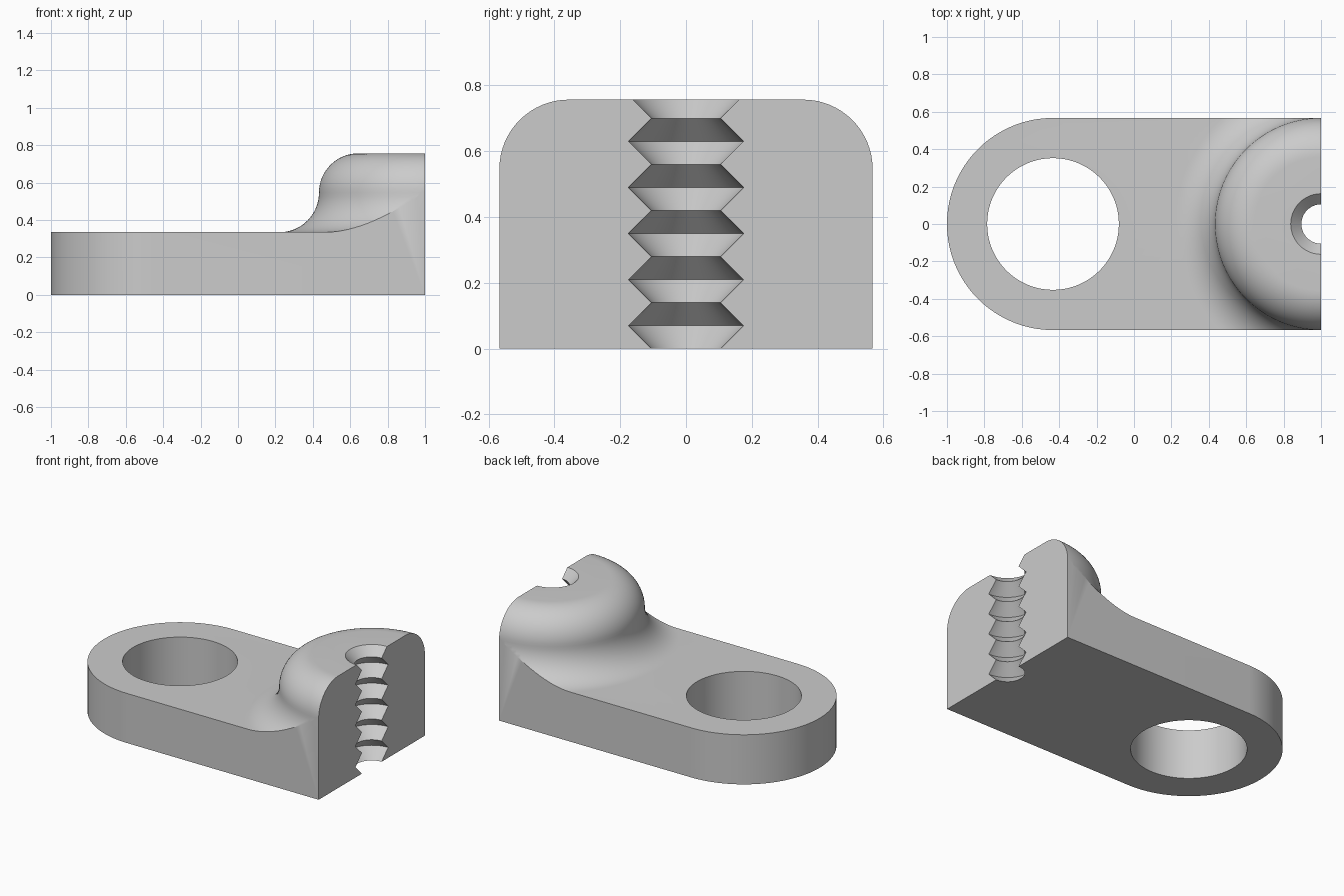
import bpy
import bmesh
from math import cos, sin, pi, radians

cube = bpy.data.objects.get("Cube")
if cube:
    bpy.data.objects.remove(cube, do_unlink=True)

HALF_W = 0.567     # half width of the plate
PLATE_H = 0.335
TOTAL_H = 0.757
HOLE_R = 0.352
EYE_X = HALF_W - 1  # centre of the rounded end
AXIS_X = 1.0        # axis of the boss and its thread
PITCH = 0.14
SEGMENTS = 128


def make_object(name, bm):
    bmesh.ops.recalc_face_normals(bm, faces=bm.faces)
    mesh = bpy.data.meshes.new(name)
    bm.to_mesh(mesh)
    bm.free()
    obj = bpy.data.objects.new(name, mesh)
    bpy.context.collection.objects.link(obj)
    return obj


def revolve(name, profile, centre_x):
    """Closed solid turned from an open (radius, height) profile."""
    bm = bmesh.new()
    rings = []
    for r, z in profile:
        rings.append([bm.verts.new((centre_x + r * cos(a), r * sin(a), z))
                      for a in ((i + 0.5) * 2 * pi / SEGMENTS for i in range(SEGMENTS))])
    for low, high in zip(rings, rings[1:]):
        for i in range(SEGMENTS):
            j = (i + 1) % SEGMENTS
            bm.faces.new((low[i], low[j], high[j], high[i]))
    bm.faces.new(rings[0])
    bm.faces.new(rings[-1])
    return make_object(name, bm)


def extrude_outline(name, points, height):
    bm = bmesh.new()
    face = bm.faces.new([bm.verts.new((x, y, 0)) for x, y in points])
    new = bmesh.ops.extrude_face_region(bm, geom=[face])["geom"]
    bmesh.ops.translate(bm, vec=(0, 0, height),
                        verts=[v for v in new if isinstance(v, bmesh.types.BMVert)])
    return make_object(name, bm)


def combine(target, other, operation):
    mod = target.modifiers.new(operation.title(), 'BOOLEAN')
    mod.operation = operation
    mod.solver = 'EXACT'
    mod.object = other
    bpy.ops.object.select_all(action='DESELECT')
    target.select_set(True)
    bpy.context.view_layer.objects.active = target
    bpy.ops.object.modifier_apply(modifier=mod.name)
    bpy.data.objects.remove(other, do_unlink=True)


# Plan outline: straight cut end, rounded eye end
arc = [pi / 2 + pi * i / 64 for i in range(65)]
outline = [(EYE_X + HALF_W * cos(a), HALF_W * sin(a)) for a in arc]
outline += [(AXIS_X, -HALF_W), (AXIS_X, HALF_W)]
body = extrude_outline("threaded_lug", outline, 1.0)

# Turned upper surface: plate top, concave foot fillet, convex shoulder
fillet = (TOTAL_H - PLATE_H) / 2
boss_r = HALF_W + 0.0005
steps = [i * pi / 32 for i in range(17)]
profile = [(2.6, -0.2), (2.6, PLATE_H)]
profile += [(boss_r + fillet * (1 - sin(a)), PLATE_H + fillet * (1 - cos(a))) for a in steps]
profile += [(boss_r - fillet * (1 - cos(a)), TOTAL_H - fillet * (1 - sin(a))) for a in steps[1:]]
combine(body, revolve("turned_surface", profile, AXIS_X), 'INTERSECT')

# Through hole in the eye
combine(body, revolve("eye_cutter", [(HOLE_R, -0.3), (HOLE_R, 1.2)], EYE_X), 'DIFFERENCE')

# Ridged half bore on the cut end
ridges = [(0.105 if i % 2 == 0 else 0.175, i * PITCH / 2) for i in range(-2, 13)]
combine(body, revolve("thread_cutter", ridges, AXIS_X), 'DIFFERENCE')

# Single grey finish
grey = bpy.data.materials.new("light grey")
grey.use_nodes = True
colour = (0.6, 0.6, 0.6, 1)
grey.diffuse_color = colour
grey.node_tree.nodes["Principled BSDF"].inputs["Base Color"].default_value = colour
body.data.materials.clear()
body.data.materials.append(grey)

bpy.ops.object.select_all(action='DESELECT')
body.select_set(True)
bpy.context.view_layer.objects.active = body
bpy.ops.object.shade_smooth_by_angle(angle=radians(30))
